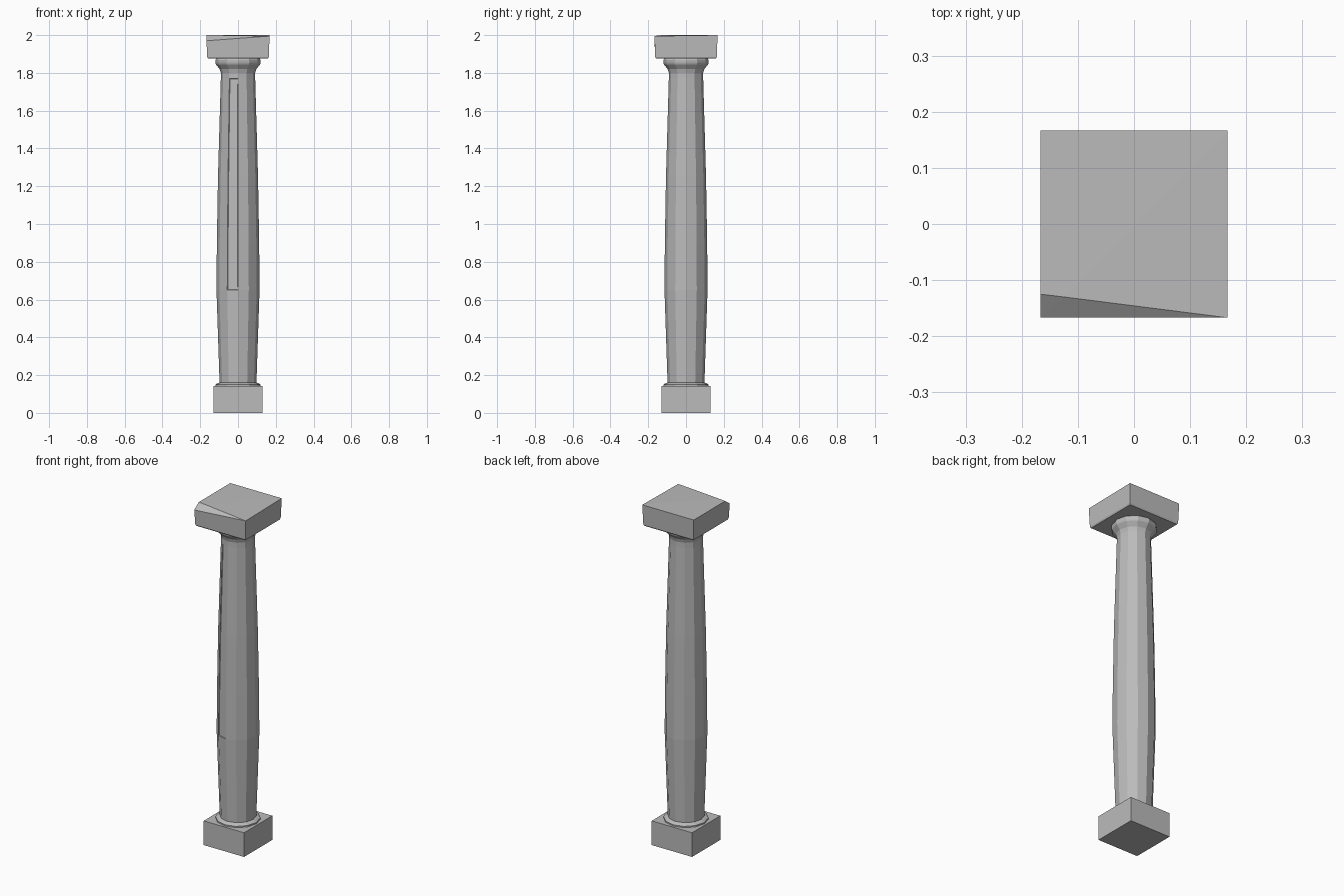
import bpy, bmesh
from math import sin, cos, tau
from mathutils import Vector

cube = bpy.data.objects.get("Cube")
if cube:
    bpy.data.objects.remove(cube)

stone = bpy.data.materials.new("grey_stone")
stone.use_nodes = True
stone.diffuse_color = (0.5, 0.5, 0.5, 1)
stone.node_tree.nodes["Principled BSDF"].inputs["Base Color"].default_value = (0.5, 0.5, 0.5, 1)


def finish(name, bm):
    bmesh.ops.recalc_face_normals(bm, faces=bm.faces)
    mesh = bpy.data.meshes.new(name)
    bm.to_mesh(mesh)
    bm.free()
    mesh.materials.append(stone)
    obj = bpy.data.objects.new(name, mesh)
    bpy.context.collection.objects.link(obj)
    return obj


def stack(bm, rings):
    """Join rings of points into a closed, capped solid."""
    loops = [[bm.verts.new(p) for p in ring] for ring in rings]
    n = len(loops[0])
    for low, high in zip(loops, loops[1:]):
        for i in range(n):
            j = (i + 1) % n
            bm.faces.new((low[i], low[j], high[j], high[i]))
    bm.faces.new(loops[0][::-1])
    bm.faces.new(loops[-1])


def turned(name, profile, sides=12):
    bm = bmesh.new()
    stack(bm, [[(r * cos(tau * i / sides), r * sin(tau * i / sides), z)
                for i in range(sides)] for r, z in profile])
    return bm


def slab(profile):
    bm = bmesh.new()
    stack(bm, [[(-h, -h, z), (h, -h, z), (h, h, z), (-h, h, z)] for h, z in profile])
    return bm


# Square plinth and the moulding above it
finish("plinth", slab([(0.131, 0), (0.131, 0.142)]))
finish("base_moulding", turned("base_moulding", [(0.12, 0.14), (0.12, 0.15), (0.11, 0.156), (0.095, 0.162)]))

# Bulging shaft with one shallow worn facet on the front
bm = turned("shaft", [(0.097, 0.14), (0.114, 0.65), (0.112, 0.9), (0.106, 1.25), (0.091, 1.77), (0.091, 1.82)])
bm.normal_update()
worn = [f for f in bm.faces
        if -0.05 < f.calc_center_median().x < -0.01 and f.normal.y < -0.8
        and 0.6 < f.calc_center_median().z < 1.75]
bmesh.ops.inset_region(bm, faces=worn, thickness=0.003, depth=-0.003)
finish("shaft", bm)

# Flared capital
finish("capital", turned("capital", [(0.091, 1.8), (0.097, 1.82), (0.117, 1.845), (0.12, 1.855), (0.12, 1.868), (0.112, 1.88)]))

# Top block with a chipped front right corner, cut by two planes
bm = slab([(0.159, 1.876), (0.163, 1.884), (0.167, 2.0)])
inner = Vector((-0.125, -0.13, 2.0))
corner = Vector((-0.167, -0.167, 1.97))
front_end = Vector((0.167, -0.167, 1.995))
side_end = Vector((-0.167, -0.125, 2.0))
by_pos = lambda p: min(bm.verts, key=lambda v: (v.co - Vector(p)).length)
top = next(f for f in bm.faces if f.calc_center_median().z > 1.99)
bm.faces.remove(top)
left = by_pos((-0.167, -0.167, 2))
right = by_pos((0.167, -0.167, 2))
back_right = by_pos((0.167, 0.167, 2))
back_left = by_pos((-0.167, 0.167, 2))
left.co, right.co = corner, front_end
mid, side = bm.verts.new(inner), bm.verts.new(side_end)
bm.faces.new((left, right, mid))
bm.faces.new((left, mid, side))
bm.faces.new((side, back_left, left))
bm.faces.new((mid, right, back_right))
bm.faces.new((mid, back_right, back_left, side))
finish("chipped_top_block", bm)
